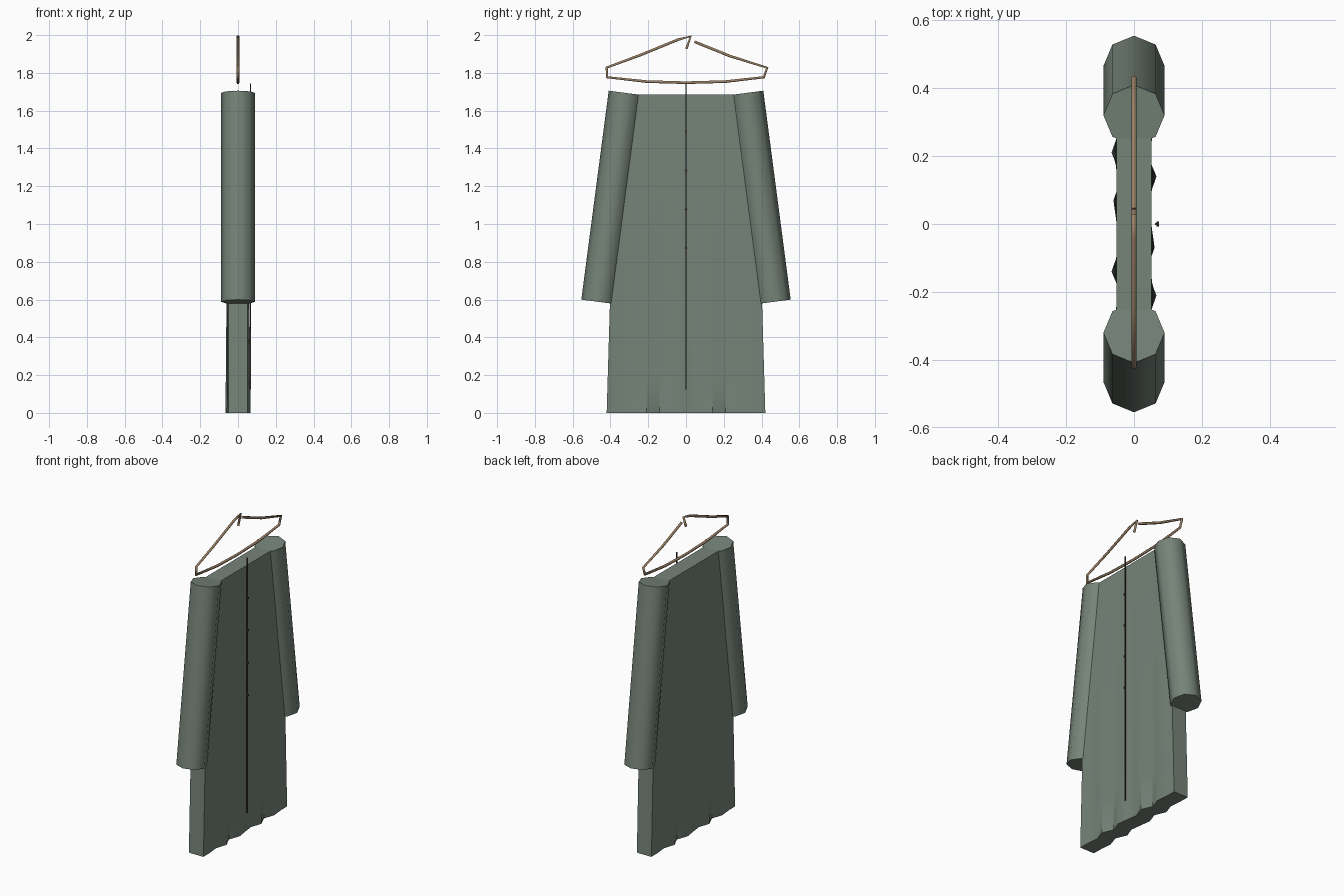
import bpy, bmesh, math
from mathutils import Vector

if "Cube" in bpy.data.objects:
    bpy.data.objects.remove(bpy.data.objects["Cube"])


def material(name, rgb):
    m = bpy.data.materials.new(name)
    m.diffuse_color = (*rgb, 1)
    m.use_nodes = True
    m.node_tree.nodes["Principled BSDF"].inputs["Base Color"].default_value = m.diffuse_color
    return m


cloth = material("green_cloth", (0.18, 0.23, 0.19))
wood = material("hanger_wood", (0.33, 0.22, 0.13))
dark = material("dark_trim", (0.07, 0.045, 0.035))


def finish(name, bm, mat, angle=None):
    bmesh.ops.recalc_face_normals(bm, faces=bm.faces)
    me = bpy.data.meshes.new(name)
    bm.to_mesh(me)
    bm.free()
    me.materials.append(mat)
    ob = bpy.data.objects.new(name, me)
    bpy.context.collection.objects.link(ob)
    if angle:
        bpy.ops.object.select_all(action='DESELECT')
        bpy.context.view_layer.objects.active = ob
        ob.select_set(True)
        bpy.ops.object.shade_smooth_by_angle(angle=math.radians(angle))
    return ob


# Coat body: flat tapered slab whose folds grow towards the hem
COLS, ROWS, TOP = 12, 8, 1.685
bm = bmesh.new()
rings = []
for r in range(ROWS + 1):
    t = r / ROWS
    half = 0.42 - 0.05 * t

    def point(i, side):
        k = i - COLS // 2
        fold = 0 if abs(k) == COLS // 2 else -0.016 * math.sin(2.5 * k) * (1 - t)
        return bm.verts.new((side * 0.051 + fold, k / (COLS / 2) * half, TOP * t))

    rings.append([point(i, 1) for i in range(COLS + 1)]
                 + [point(i, -1) for i in reversed(range(COLS + 1))])
n = len(rings[0])
for a, b in zip(rings, rings[1:]):
    for i in range(n):
        j = (i + 1) % n
        bm.faces.new((a[i], a[j], b[j], b[i]))
for ring in (rings[0], rings[-1]):
    for i in range(COLS):
        bm.faces.new((ring[i], ring[i + 1], ring[n - 2 - i], ring[n - 1 - i]))
finish("coat_body", bm, cloth, 40)

# Sleeves: eight-sided tubes hanging outwards
for side, label in ((1, "left"), (-1, "right")):
    lo, hi = Vector((0, side * 0.465, 0.588)), Vector((0, side * 0.32, 1.694))
    bm = bmesh.new()
    bmesh.ops.create_cone(bm, cap_ends=True, segments=8, radius1=0.09,
                          radius2=0.09, depth=(hi - lo).length)
    ob = finish(label + "_sleeve", bm, cloth, 50)
    ob.location = (lo + hi) / 2
    ob.rotation_euler.x = side * math.atan2(0.145, 1.106)

# Front opening strip
bm = bmesh.new()
bmesh.ops.create_cube(bm, size=1)
bmesh.ops.scale(bm, vec=(0.007, 0.007, 1.62), verts=bm.verts)
finish("front_opening", bm, dark).location = (0.066, 0, 0.933)

# Buttons
for i in range(4):
    bm = bmesh.new()
    bmesh.ops.create_cone(bm, cap_ends=True, segments=8, radius1=0.007,
                          radius2=0.007, depth=0.008)
    ob = finish("button", bm, dark)
    ob.location = (0.07, 0, 1.49 - 0.206 * i)
    ob.rotation_euler.y = math.pi / 2

# Hanger: one bent rod
path = [(0.002, 1.928), (0.025, 1.993), (-0.04, 1.977), (-0.24, 1.895),
        (-0.42, 1.828), (-0.418, 1.777), (-0.21, 1.754), (0, 1.748),
        (0.21, 1.754), (0.412, 1.777), (0.43, 1.827), (0.233, 1.889),
        (0.045, 1.965)]
cu = bpy.data.curves.new("hanger", 'CURVE')
cu.dimensions = '3D'
cu.bevel_depth = 0.008
cu.bevel_resolution = 1
cu.use_fill_caps = True
sp = cu.splines.new('POLY')
sp.points.add(len(path) - 1)
for p, (y, z) in zip(sp.points, path):
    p.co = (0, y, z, 1)
cu.materials.append(wood)
bpy.context.collection.objects.link(bpy.data.objects.new("hanger", cu))
